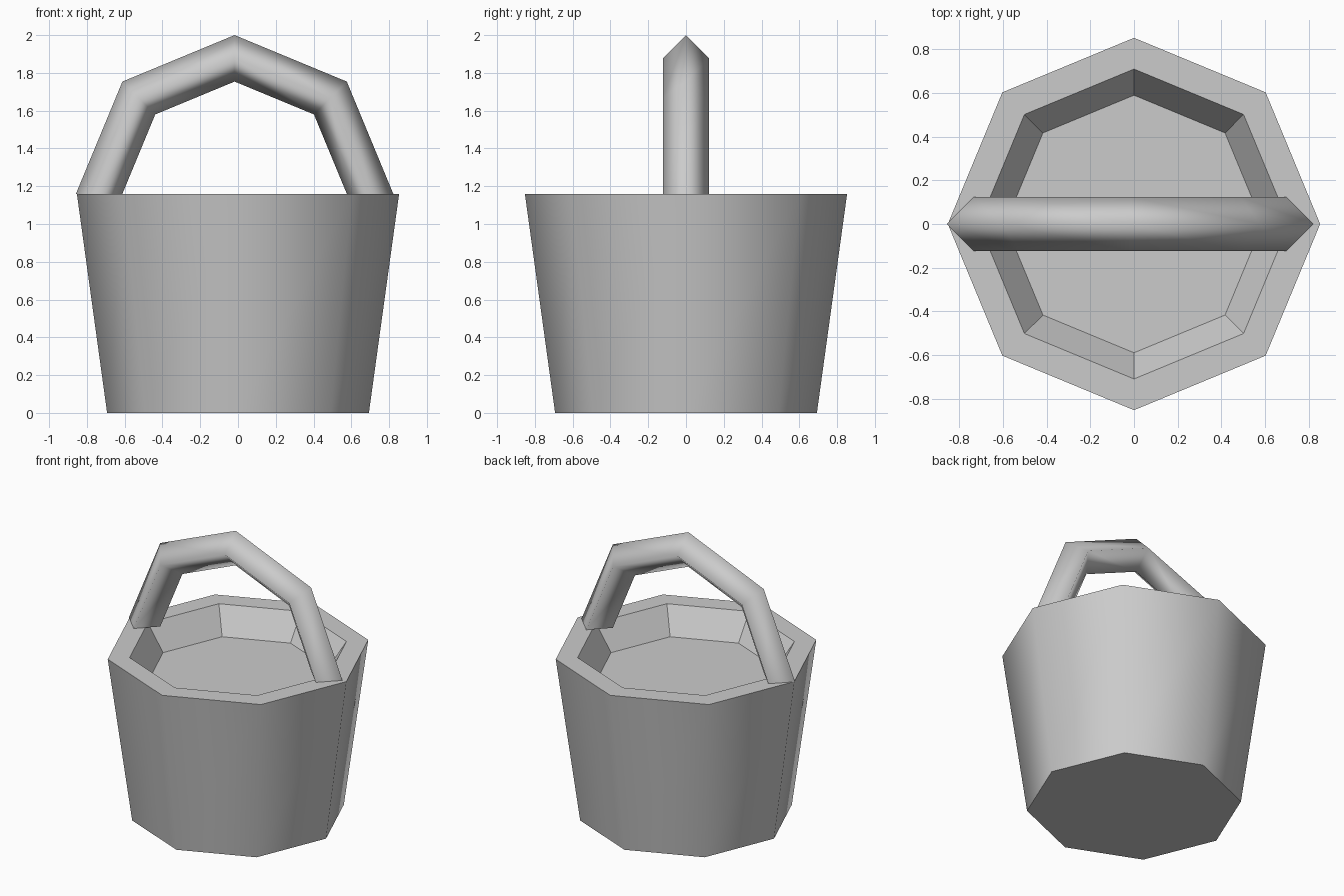
import bpy, bmesh
from math import cos, sin, pi

cube = bpy.data.objects.get("Cube")
if cube:
    bpy.data.objects.remove(cube, do_unlink=True)

SIDES = 8
RIM_Z = 1.16

grey = bpy.data.materials.new("light grey")
grey.use_nodes = True
grey.diffuse_color = (0.6, 0.6, 0.6, 1)
grey.node_tree.nodes["Principled BSDF"].inputs["Base Color"].default_value = (0.6, 0.6, 0.6, 1)


def loft(name, rings, smooth_bands):
    """Skin closed rings of points, cap both ends, smooth only the chosen bands."""
    bm = bmesh.new()
    loops = [[bm.verts.new(p) for p in ring] for ring in rings]
    for band, (a, b) in enumerate(zip(loops, loops[1:])):
        n = len(a)
        for i in range(n):
            j = (i + 1) % n
            face = bm.faces.new((a[i], a[j], b[j], b[i]))
            face.smooth = band in smooth_bands
    bm.faces.new(loops[0][::-1])
    bm.faces.new(loops[-1])
    bmesh.ops.recalc_face_normals(bm, faces=bm.faces[:])
    mesh = bpy.data.meshes.new(name)
    bm.to_mesh(mesh)
    bm.free()
    mesh.materials.append(grey)
    obj = bpy.data.objects.new(name, mesh)
    bpy.context.collection.objects.link(obj)
    return obj


# Bucket: tapered smooth wall, flat rim, faceted shallow recess
profile = [(0.693, 0), (0.853, RIM_Z), (0.71, RIM_Z), (0.59, RIM_Z - 0.18)]
bucket_rings = [[(r * cos(2 * pi * i / SIDES), r * sin(2 * pi * i / SIDES), z)
                 for i in range(SIDES)] for r, z in profile]
loft("bucket", bucket_rings, {0})

# Handle: half hoop with a four-sided section, slightly off centre
HOOP, TUBE, SHIFT = 0.717, 0.123, -0.018
handle_rings = []
for step in range(5):
    a = pi * step / 4
    ring = []
    for k in range(4):
        r = HOOP + TUBE * cos(pi * k / 2)
        ring.append((SHIFT + r * cos(a), TUBE * sin(pi * k / 2), RIM_Z + r * sin(a)))
    handle_rings.append(ring)
loft("handle", handle_rings, set(range(4)))
